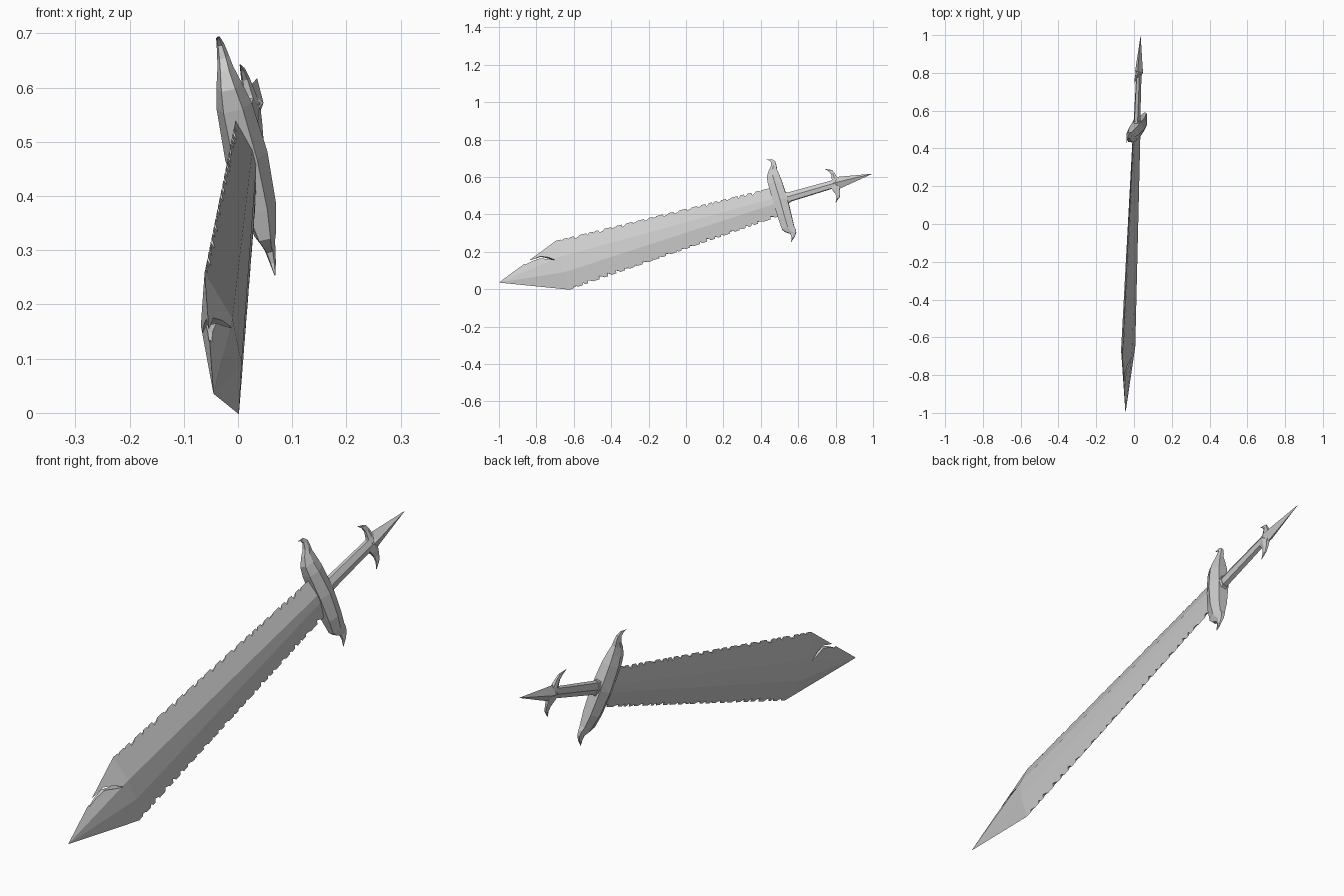
import bpy, bmesh, random
from mathutils import Vector, Matrix

if "Cube" in bpy.data.objects:
    bpy.data.objects.remove(bpy.data.objects["Cube"])

random.seed(4)

# Sword frame: u runs tip to pommel, v across the blade, n through its thickness
U = Vector((0.0386, 0.961, 0.280)).normalized()
V = Vector((-0.228, -0.29, 0.93))
V = (V - V.dot(U) * U).normalized()
N = U.cross(V)
FRAME = Matrix((U, V, N)).transposed()
TIP = Vector((-0.045, -0.998, 0.036))


def add_loft(bm, rings):
    """Skin equal-sized rings of (u, v, n) points and cap both ends."""
    loops = [[bm.verts.new(TIP + FRAME @ Vector(p)) for p in r] for r in rings]
    k = len(rings[0])
    for a, b in zip(loops, loops[1:]):
        for i in range(k):
            j = (i + 1) % k
            bm.faces.new((a[i], a[j], b[j], b[i]))
    bm.faces.new(loops[0][::-1])
    bm.faces.new(loops[-1])


def finish(name, bm):
    bmesh.ops.remove_doubles(bm, verts=bm.verts, dist=1e-5)
    bmesh.ops.recalc_face_normals(bm, faces=bm.faces)
    me = bpy.data.meshes.new(name)
    bm.to_mesh(me)
    bm.free()
    ob = bpy.data.objects.new(name, me)
    bpy.context.collection.objects.link(ob)
    return ob


def loft(name, rings):
    bm = bmesh.new()
    add_loft(bm, rings)
    return finish(name, bm)


def cross_piece(name, sections):
    """Loft along v through six-sided sections (v, u_min, u_max, half thickness)."""
    rings = []
    for v, a, b, t in sections:
        c = (b - a) * 0.25
        rings.append([(a, v, -t * 0.55), (a, v, t * 0.55), (a + c * 2, v, t),
                      (b, v, t * 0.55), (b, v, -t * 0.55), (a + c * 2, v, -t)])
    return loft(name, rings)


# Blade: edge, two ridges, edge, and the same ridges on the back
def blade_ring(u, top, r1, r2, bottom, t1, t2):
    return [(u, top, 0), (u, r1, t1), (u, r2, t2),
            (u, bottom, 0), (u, r2, -t2), (u, r1, -t1)]


blade = loft("blade", [
    blade_ring(0.0, 0.0012, 0.0004, -0.0004, -0.0012, 0.0004, 0.0004),
    blade_ring(0.352, 0.133, 0.035, -0.052, -0.146, 0.030, 0.027),
    blade_ring(1.56, 0.080, 0.018, -0.012, -0.080, 0.017, 0.017)])

# Ragged notches along both edges, and the crack near the tip
bm = bmesh.new()


def add_prism(points):
    add_loft(bm, [[(u, v, n) for u, v in points] for n in (-0.06, 0.06)])


for side, v0, v1 in ((1, 0.133, 0.080), (-1, 0.146, 0.080)):
    u = 0.375
    while u < 1.50:
        length = random.uniform(0.02, 0.055)
        depth = random.uniform(0.007, 0.016)

        def edge(x):
            return v0 + (v1 - v0) * (x - 0.352) / 1.208

        add_prism([(u, side * (edge(u) + 0.012)),
                   (u + 0.004, side * (edge(u) - depth)),
                   (u + length * 0.45, side * (edge(u + length * 0.45) - depth * 0.6)),
                   (u + length, side * (edge(u + length) + 0.012))])
        u += length + random.uniform(0.003, 0.02)
add_prism([(0.150, 0.072), (0.20, 0.0705), (0.25, 0.073), (0.29, 0.053), (0.322, 0.026),
           (0.285, 0.043), (0.248, 0.062), (0.20, 0.061), (0.160, 0.053)])
cutter = finish("notch_cutter", bm)
cutter.hide_render = True
mod = blade.modifiers.new("notches", "BOOLEAN")
mod.operation = "DIFFERENCE"
mod.solver = "EXACT"
mod.object = cutter
bpy.context.view_layer.objects.active = blade
bpy.ops.object.modifier_apply(modifier=mod.name)
bpy.data.objects.remove(cutter)

# Guard: faceted boss with a curled point at each end
cross_piece("guard", [
    (-0.234, 1.562, 1.564, 0.001), (-0.212, 1.570, 1.588, 0.006),
    (-0.190, 1.570, 1.602, 0.010), (-0.172, 1.545, 1.603, 0.014),
    (-0.155, 1.533, 1.600, 0.020), (-0.100, 1.530, 1.602, 0.033),
    (0.0, 1.528, 1.606, 0.040),
    (0.100, 1.527, 1.602, 0.033), (0.140, 1.530, 1.598, 0.024),
    (0.172, 1.548, 1.594, 0.015), (0.192, 1.566, 1.597, 0.011),
    (0.215, 1.574, 1.596, 0.007), (0.230, 1.566, 1.584, 0.004),
    (0.236, 1.553, 1.558, 0.001)])


# Handle: six-sided grip, with a collar at the guard
def grip_ring(u, v, w, t):
    return [(u, v + w, t * 0.5), (u, v, t), (u, v - w, t * 0.5),
            (u, v - w, -t * 0.5), (u, v, -t), (u, v + w, -t * 0.5)]


loft("handle", [grip_ring(1.58, 0.005, 0.025, 0.018), grip_ring(1.89, 0.005, 0.020, 0.014)])
loft("collar", [grip_ring(1.59, 0.005, 0.031, 0.024), grip_ring(1.615, 0.005, 0.028, 0.020)])


# Pommel spike and its two curled barbs
def diamond(u, v, w, t):
    return [(u, v + w, 0), (u, v, t), (u, v - w, 0), (u, v, -t)]


loft("pommel_spike", [diamond(1.845, 0.005, 0.014, 0.012), diamond(1.885, 0.005, 0.034, 0.021),
                      diamond(2.077, 0.0, 0.0006, 0.0006)])
cross_piece("upper_barb", [
    (0.0, 1.845, 1.905, 0.016), (0.030, 1.862, 1.892, 0.012),
    (0.060, 1.866, 1.886, 0.008), (0.080, 1.858, 1.878, 0.005), (0.097, 1.842, 1.846, 0.001)])
cross_piece("lower_barb", [
    (0.010, 1.840, 1.905, 0.016), (-0.025, 1.850, 1.890, 0.012),
    (-0.050, 1.860, 1.885, 0.008), (-0.072, 1.859, 1.877, 0.005), (-0.094, 1.848, 1.851, 0.001)])
